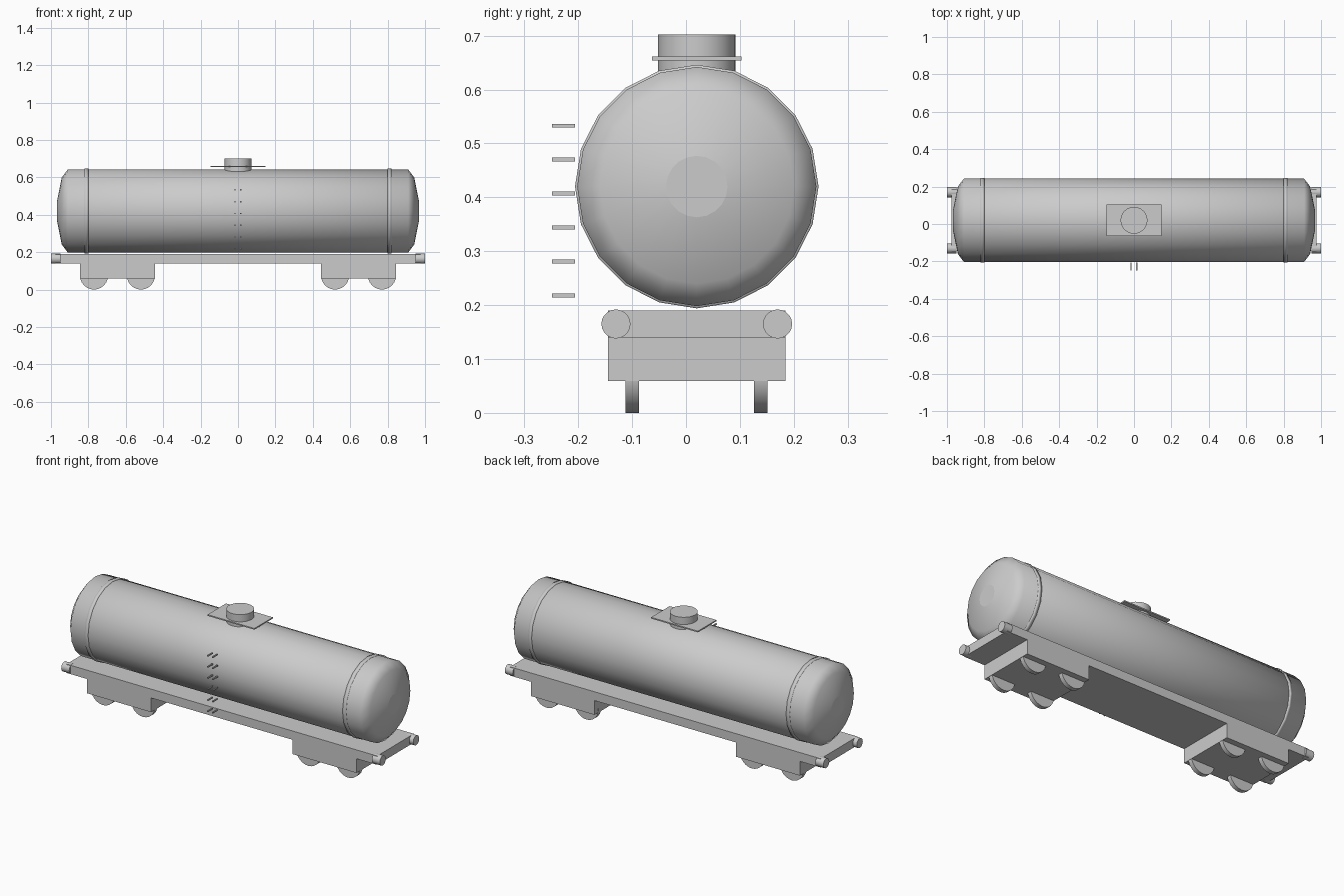
import bpy, bmesh, math
from mathutils import Vector

if "Cube" in bpy.data.objects:
    bpy.data.objects.remove(bpy.data.objects["Cube"])

CY, CZ = 0.02, 0.42          # tank axis position (y, z)


def finish(name, bm):
    bmesh.ops.recalc_face_normals(bm, faces=bm.faces)
    me = bpy.data.meshes.new(name)
    bm.to_mesh(me)
    bm.free()
    ob = bpy.data.objects.new(name, me)
    bpy.context.collection.objects.link(ob)
    return ob


def box(name, lo, hi):
    bm = bmesh.new()
    bmesh.ops.create_cube(bm, size=1)
    for v in bm.verts:
        v.co = Vector([a + (b - a) * (c + 0.5) for a, b, c in zip(lo, hi, v.co)])
    return finish(name, bm)


def lathe(name, axis, centre, profile, segs=20, closed=False):
    """Revolve (distance along axis, radius) points; flat caps, smooth sides."""
    bm = bmesh.new()
    rings = []
    for t, r in profile:
        ring = []
        for i in range(segs):
            a = 2 * math.pi * i / segs
            u, w = r * math.sin(a), r * math.cos(a)
            off = {'x': (t, u, w), 'y': (u, t, w), 'z': (u, w, t)}[axis]
            ring.append(bm.verts.new(Vector(centre) + Vector(off)))
        rings.append(ring)
    pairs = list(zip(rings, rings[1:]))
    if closed:
        pairs.append((rings[-1], rings[0]))
    for a, b in pairs:
        for i in range(segs):
            j = (i + 1) % segs
            bm.faces.new((a[i], a[j], b[j], b[i])).smooth = not closed or a[i] is not None
    if closed:
        for e in bm.edges:
            e.smooth = e.calc_face_angle(0) < math.radians(40)
    else:
        for ring in (rings[0], rings[-1]):
            cap = bm.faces.new(ring)
            for e in cap.edges:
                e.smooth = False
    return finish(name, bm)


# Tank barrel with two-step domed ends
half = [(0.91, 0.222), (0.942, 0.18), (0.967, 0.057)]
lathe("tank", 'x', (0, CY, CZ), [(-x, r) for x, r in reversed(half)] + half)

# Bands around the tank
for side, x in (("left", -0.81), ("right", 0.81)):
    lathe(f"tank_band_{side}", 'x', (x, CY, CZ),
          [(-0.01, 0.215), (-0.01, 0.226), (0.01, 0.226), (0.01, 0.215)], closed=True)

# Filling hatch and its walkway plate
lathe("hatch", 'z', (0, CY, 0), [(0.632, 0.072), (0.702, 0.072)], 24)
box("hatch_platform", (-0.147, CY - 0.083, 0.654), (0.147, CY + 0.083, 0.661))

# Ladder brackets on the front side
for i in range(6):
    z = 0.218 + 0.063 * i
    for side, x in (("left", -0.016), ("right", 0.014)):
        box(f"ladder_bracket_{side}_{i + 1}",
            (x - 0.0035, -0.249, z - 0.0035), (x + 0.0035, -0.206, z + 0.0035))

# Underframe
box("frame", (-0.975, -0.145, 0.14), (0.975, 0.185, 0.19))

for end, s in (("left", -1), ("right", 1)):
    # Buffers
    for side, y in (("front", -0.13), ("back", 0.17)):
        lathe(f"buffer_{end}_{side}", 'x', (s * 0.975, y, 0.165),
              [(-0.025, 0.027), (0.025, 0.027)])
    # Bogie block and wheels
    box(f"bogie_{end}", (s * 0.645 - 0.2, -0.145, 0.059), (s * 0.645 + 0.2, 0.185, 0.14))
    for axle, x in (("inner", 0.519), ("outer", 0.77)):
        for side, y in (("front", -0.1), ("back", 0.139)):
            lathe(f"wheel_{end}_{axle}_{side}", 'y', (s * x, y, 0.075),
                  [(-0.0125, 0.075), (0.0125, 0.075)], 24)
